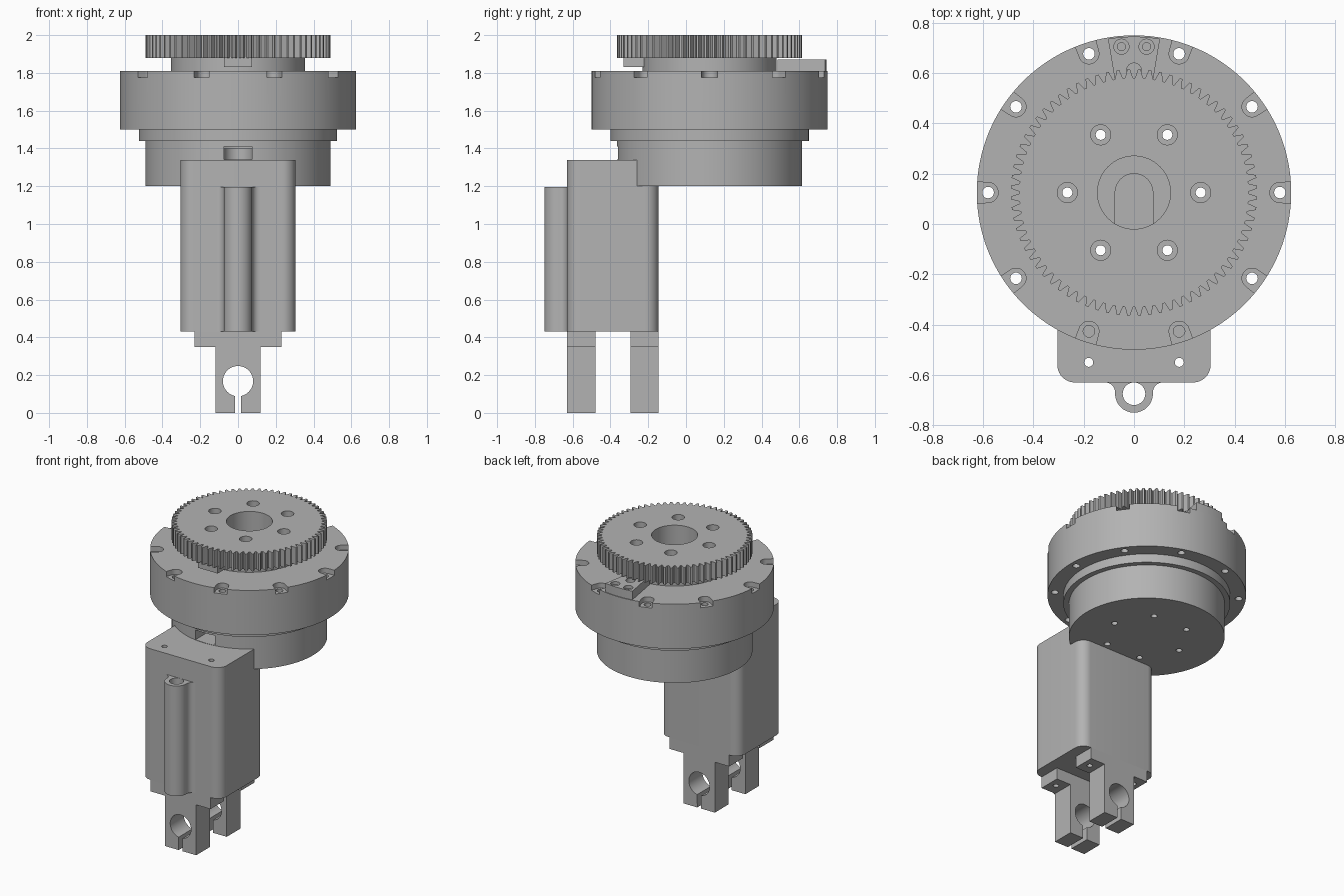
import bpy, bmesh, math
from math import sin, cos, pi, radians

if "Cube" in bpy.data.objects:
    bpy.data.objects.remove(bpy.data.objects["Cube"])

CY = 0.125            # turntable axis
TAB = radians(9.6)    # half angle of the index tab

grey = bpy.data.materials.new("machined_grey")
grey.use_nodes = True
grey.diffuse_color = (0.45, 0.45, 0.45, 1)
grey.node_tree.nodes["Principled BSDF"].inputs["Base Color"].default_value = grey.diffuse_color


def arc(cx, cy, r, a0, a1, n):
    """Points on an arc, angles in degrees."""
    return [(cx + r * cos(radians(a0 + (a1 - a0) * i / n)),
             cy + r * sin(radians(a0 + (a1 - a0) * i / n))) for i in range(n + 1)]


def circle(cx, cy, r, n=32):
    return arc(cx, cy, r, 0, 360, n)[:-1]


def add_prism(bm, pts, lo, hi, upright=False):
    """Extrude an outline along z, or along y when upright."""
    verts = [bm.verts.new((p, lo, q) if upright else (p, q, lo)) for p, q in pts]
    side = bmesh.ops.extrude_face_region(bm, geom=[bm.faces.new(verts)], use_keep_orig=True)
    step = (0, hi - lo, 0) if upright else (0, 0, hi - lo)
    moved = [v for v in side["geom"] if isinstance(v, bmesh.types.BMVert)]
    bmesh.ops.translate(bm, verts=moved, vec=step)


def finish(name, bm):
    bmesh.ops.recalc_face_normals(bm, faces=bm.faces)
    mesh = bpy.data.meshes.new(name)
    bm.to_mesh(mesh)
    bm.free()
    mesh.materials.append(grey)
    ob = bpy.data.objects.new(name, mesh)
    bpy.context.collection.objects.link(ob)
    return ob


def prisms(name, *parts):
    bm = bmesh.new()
    for part in parts:
        add_prism(bm, *part)
    return finish(name, bm)


def lathe(name, profile, n=128):
    """Revolve an (r, z) profile around the turntable axis."""
    bm = bmesh.new()
    rings = []
    for r, z in profile:
        rings.append([bm.verts.new((x, y, z)) for x, y in circle(0, CY, r, n)])
    for a, b in zip(rings, rings[1:]):
        for i in range(n):
            j = (i + 1) % n
            bm.faces.new((a[i], a[j], b[j], b[i]))
    bm.faces.new(rings[0])
    bm.faces.new(rings[-1])
    return finish(name, bm)


def cut(ob, *parts):
    """Subtract a set of separate prisms from a part."""
    tool = prisms("cutter", *parts)
    tool.hide_render = True
    mod = ob.modifiers.new("cut", "BOOLEAN")
    mod.operation, mod.solver, mod.object = "DIFFERENCE", "EXACT", tool
    bpy.context.view_layer.objects.active = ob
    bpy.ops.object.modifier_apply(modifier=mod.name)
    bpy.data.objects.remove(tool)


def ring_points(r, n):
    return [(r * cos(2 * pi * i / n), CY + r * sin(2 * pi * i / n), 2 * pi * i / n) for i in range(n)]


# Turntable housing with its stepped flange and neck
housing = lathe("turntable_housing", [(0.49, 1.2), (0.49, 1.44), (0.525, 1.44), (0.525, 1.5),
                                      (0.625, 1.5), (0.625, 1.81), (0.355, 1.81), (0.355, 1.88)])
bore = (circle(0, CY, 0.145, 64), 1.40, 2.1)
bolts = ring_points(0.265, 6)
bolt_holes = [(circle(x, y, 0.02, 20), 1.1, 2.1) for x, y, a in bolts]
cut(housing, bore, *bolt_holes)

# Cable slot from the front to the axis
cut(housing, (arc(0, CY, 0.075, 0, 180, 24) + [(-0.075, -0.6), (0.075, -0.6)], 1.342, 1.41))

# Flange screws: open pockets in the rim, then through holes
pockets, screws = [], []
for x, y, a in ring_points(0.58, 10):
    d = math.degrees(a)
    outline = arc(x, y, 0.04, d + 90, d + 270, 16)
    for s, w in ((-1, 0.045), (1, 0.045)):
        outline.append((x + 0.1 * cos(a) - s * w * sin(a), y + 0.1 * sin(a) + s * w * cos(a)))
    pockets.append((outline, 1.775, 1.9))
    screws.append((circle(x, y, 0.023, 20), 1.4, 1.9))
cut(housing, *pockets)
cut(housing, *screws)

# Toothed wheel on top
TEETH = 72
tooth = ((0.0, 0.456), (0.2, 0.456), (0.36, 0.475), (0.47, 0.49), (0.73, 0.49), (0.84, 0.475))
outline = []
for i in range(TEETH):
    for f, r in tooth:
        t = 2 * pi * (i + f - 0.1) / TEETH + pi / 2
        outline.append((r * cos(t), CY + r * sin(t)))
gear = prisms("toothed_wheel", (outline, 1.88, 2.0))
cut(gear, bore, *bolt_holes)
cut(gear, *[(circle(x, y, 0.04, 28), 1.92, 2.1) for x, y, a in bolts])

# Stop block under the wheel
prisms("wheel_stop", ([(-0.075, -0.33), (0.075, -0.33), (0.075, -0.2), (-0.075, -0.2)], 1.83, 1.885))

# Index tab at the back of the flange
deg = math.degrees(TAB)
tab = prisms("index_tab", (arc(0, CY, 0.62, 90 - deg, 90 + deg, 8)
                           + arc(0, CY, 0.365, 90 + deg, 90 - deg, 8), 1.805, 1.87))
cut(tab, *[(circle(s * 0.05, 0.705, 0.03, 24), 1.85, 1.9) for s in (-1, 1)],
    (circle(0, 0.61, 0.03, 24), 1.83, 1.9))
cut(tab, *[(circle(s * 0.05, 0.705, 0.016, 20), 1.815, 1.9) for s in (-1, 1)])

# Arm body with rounded corners
R, X, Y0, Y1 = 0.07, 0.305, -0.63, -0.145
outline = (arc(X - R, Y1 - R, R, 0, 90, 10) + arc(R - X, Y1 - R, R, 90, 180, 10)
           + arc(R - X, Y0 + R, R, 180, 270, 10) + arc(X - R, Y0 + R, R, 270, 360, 10))
body = prisms("arm_body", (outline, 0.43, 1.34))
front_pins = [(circle(s * 0.18, -0.55, 0.018, 20), 0.3, 1.4) for s in (-1, 1)]
rear_pins = [(circle(s * 0.18, -0.22, 0.018, 20), 0.3, 0.6) for s in (-1, 1)]
cut(body, *front_pins, *rear_pins)

# Guide tube down the front, blended into the body
F = 0.04
outline = ([(0.115, -0.62)] + arc(0.115, -0.67, F, 90, 180, 8)
           + arc(0, -0.675, 0.075, 0, -180, 32)
           + arc(-0.115, -0.67, F, 0, 90, 8) + [(-0.115, -0.62)])
tube = prisms("guide_tube", (outline, 0.43, 1.195))
tube_hole = (circle(0, -0.675, 0.045), 0.3, 1.3)
cut(tube, tube_hole)
cut(body, tube_hole)

# Two clamp lugs with a keyhole for the cross shaft
half = [(0.23, 0.43), (0.23, 0.35), (0.12, 0.35), (0.12, 0), (0.015, 0)]
keyhole = half + arc(0, 0.168, 0.08, -79, 259, 48) + [(-x, z) for x, z in reversed(half)]
for name, y, pins in (("front_clamp_lug", -0.63, front_pins), ("rear_clamp_lug", -0.295, rear_pins)):
    lug = prisms(name, (keyhole, y, y + 0.15, True))
    cut(lug, *pins)

# Smooth the round walls, keep the edges crisp
for ob in bpy.context.scene.objects:
    ob.select_set(ob.type == "MESH" and grey.name in ob.data.materials)
bpy.ops.object.shade_smooth_by_angle(angle=radians(25))
